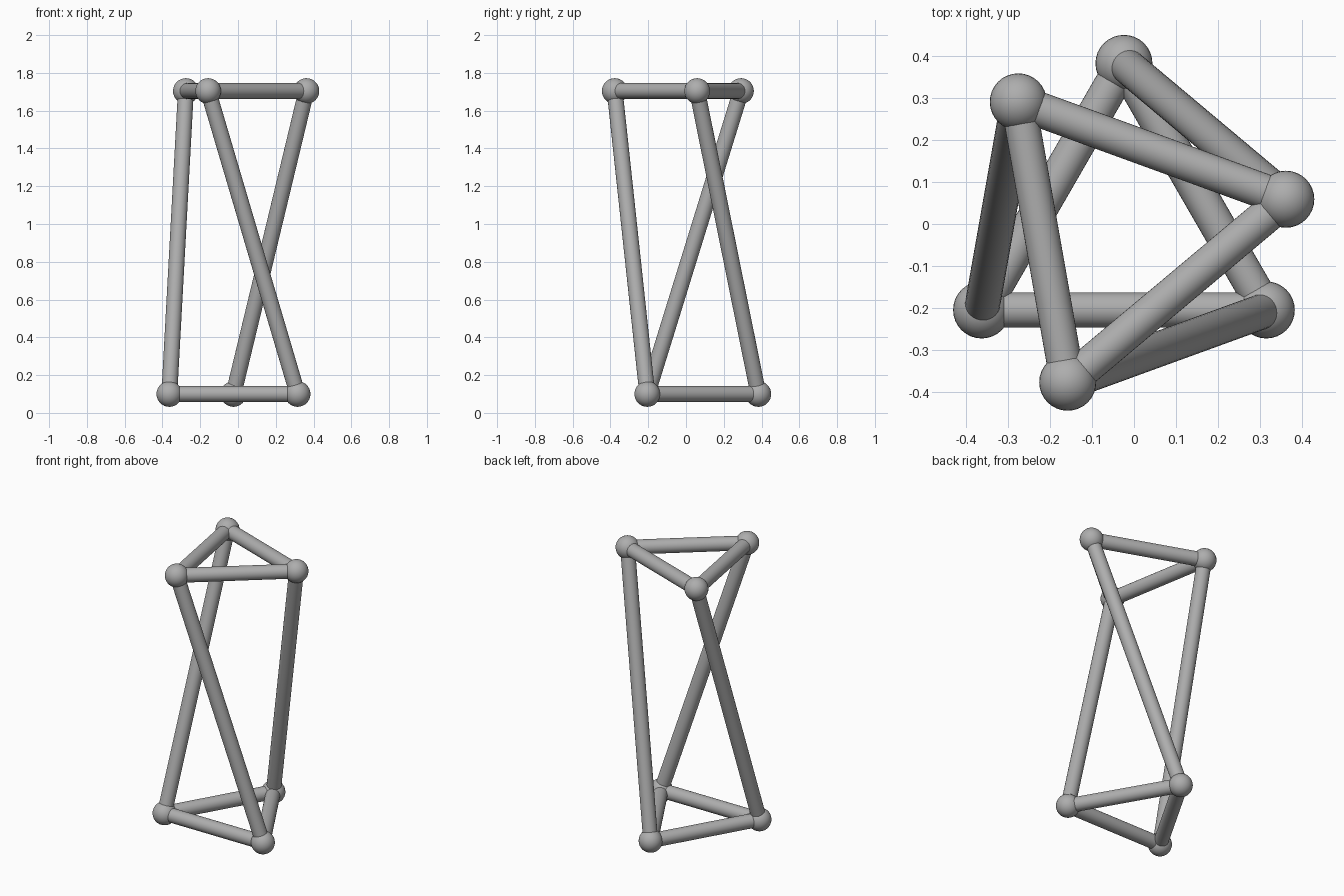
import bpy
import math
from mathutils import Vector

cube = bpy.data.objects.get("Cube")
if cube:
    bpy.data.objects.remove(cube, do_unlink=True)

CENTRE = Vector((-0.024, -0.009, 0))
RING_RADIUS = 0.392
BALL_RADIUS = 0.068
BAR_RADIUS = 0.042
LOW, HIGH = 0.10, 1.704

grey = bpy.data.materials.new("plain_grey")
grey.use_nodes = True
colour = (0.42, 0.42, 0.42, 1)
grey.diffuse_color = colour
grey.node_tree.nodes["Principled BSDF"].inputs["Base Color"].default_value = colour


def finish(name):
    obj = bpy.context.object
    obj.name = name
    obj.data.materials.append(grey)
    bpy.ops.object.shade_smooth_by_angle(angle=math.radians(40))


def ball(name, point):
    bpy.ops.mesh.primitive_uv_sphere_add(
        segments=32, ring_count=16, radius=BALL_RADIUS, location=point)
    finish(name)


def bar(name, start, end):
    span = end - start
    bpy.ops.mesh.primitive_cylinder_add(
        vertices=32, radius=BAR_RADIUS, depth=span.length,
        location=(start + end) / 2,
        rotation=span.to_track_quat('Z', 'Y').to_euler())
    finish(name)


def triangle(first_angle, height):
    angles = [math.radians(first_angle + 120 * i) for i in range(3)]
    return [CENTRE + Vector((RING_RADIUS * math.cos(a),
                             RING_RADIUS * math.sin(a), height)) for a in angles]


# Two triangular frames, the upper one twisted against the lower
bottom = triangle(90, LOW)
top = triangle(10, HIGH)

for i in range(3):
    following = (i + 1) % 3
    for level, corners in (("bottom", bottom), ("top", top)):
        ball(f"{level}_joint_{i + 1}", corners[i])
        bar(f"{level}_bar_{i + 1}", corners[i], corners[following])
    # Slanted leg joining the two frames
    bar(f"slanted_leg_{i + 1}", bottom[i], top[i])
